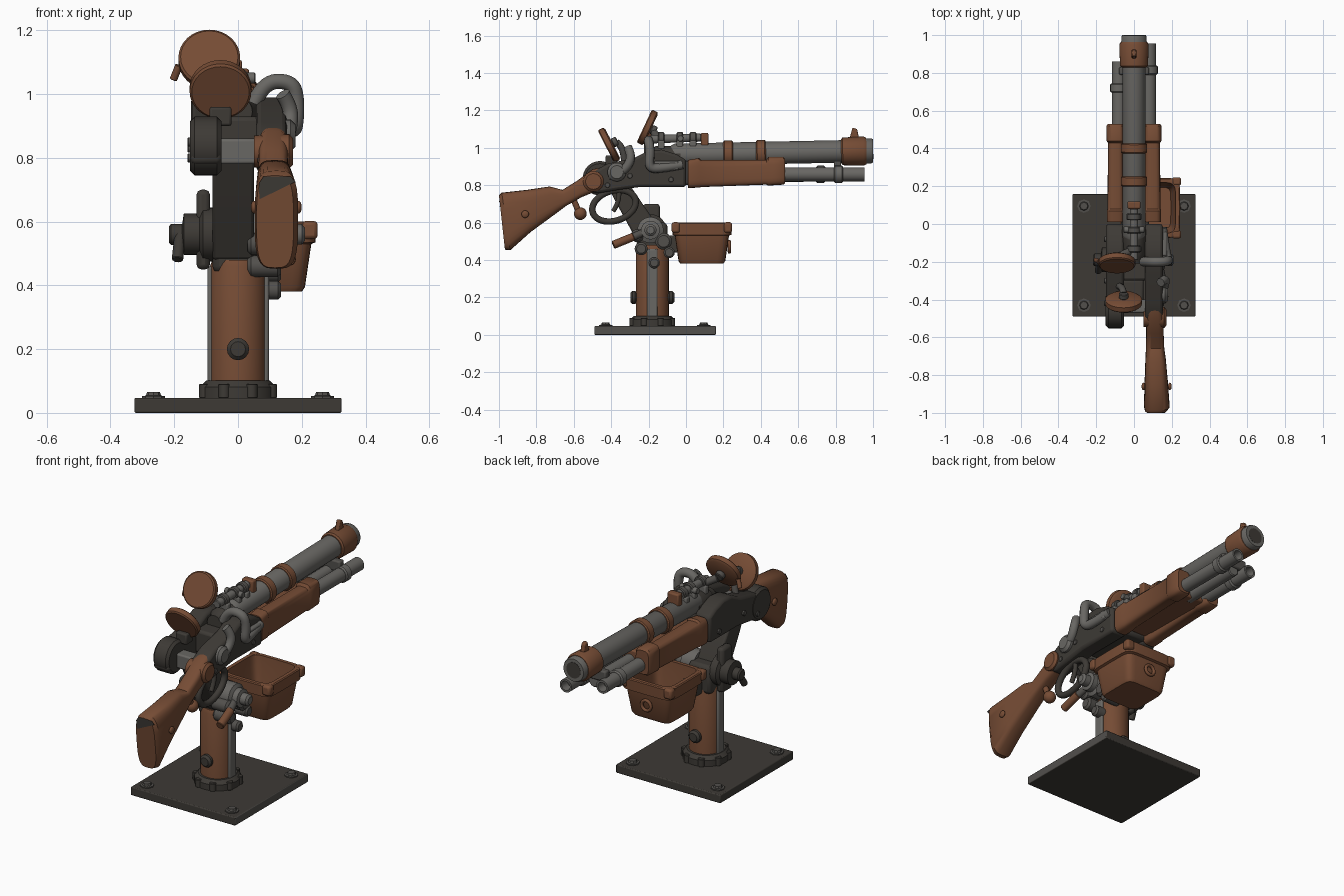
import bpy, bmesh, math
from mathutils import Vector

if "Cube" in bpy.data.objects:
    bpy.data.objects.remove(bpy.data.objects["Cube"])


def material(name, rgb):
    m = bpy.data.materials.new(name)
    m.use_nodes = True
    m.diffuse_color = (*rgb, 1)
    m.node_tree.nodes["Principled BSDF"].inputs["Base Color"].default_value = (*rgb, 1)
    return m


RUST = material("rust brown", (0.18, 0.072, 0.035))
STEEL = material("worn steel", (0.14, 0.135, 0.125))
DARK = material("dark iron", (0.047, 0.042, 0.036))
MID = material("scuffed iron", (0.085, 0.08, 0.073))


def finish(name, bm, mat, bevel=0):
    bmesh.ops.recalc_face_normals(bm, faces=bm.faces)
    me = bpy.data.meshes.new(name)
    bm.to_mesh(me)
    bm.free()
    me.materials.append(mat)
    ob = bpy.data.objects.new(name, me)
    bpy.context.collection.objects.link(ob)
    bpy.ops.object.select_all(action='DESELECT')
    ob.select_set(True)
    bpy.context.view_layer.objects.active = ob
    if bevel:
        mod = ob.modifiers.new("Bevel", 'BEVEL')
        mod.width, mod.segments = bevel, 2
    bpy.ops.object.shade_smooth_by_angle(angle=math.radians(40))
    return ob


def loft(name, mat, rings, closed=False):
    """Skin a list of equal point rings, capping the ends."""
    bm = bmesh.new()
    vs = [[bm.verts.new(p) for p in r] for r in rings]
    n = len(vs[0])
    pairs = list(zip(vs, vs[1:])) + ([(vs[-1], vs[0])] if closed else [])
    for a, b in pairs:
        for i in range(n):
            j = (i + 1) % n
            bm.faces.new((a[i], a[j], b[j], b[i]))
    if not closed:
        bm.faces.new(vs[0])
        bm.faces.new(vs[-1])
    return finish(name, bm, mat)


def lathe(name, mat, origin, axis, prof, seg=24):
    """Turn (distance, radius) pairs about an axis."""
    q = Vector(axis).to_track_quat('Z', 'Y')
    angs = [2 * math.pi * i / seg for i in range(seg)]
    return loft(name, mat, [[Vector(origin) + q @ Vector((r * math.cos(a), r * math.sin(a), t))
                             for a in angs] for t, r in prof])


def rod(name, mat, p, q, r, seg=20, soft=0.15):
    d = Vector(q) - Vector(p)
    L, e = d.length, min(r * soft, d.length * 0.3)
    return lathe(name, mat, p, d, [(0, r - e), (e, r), (L - e, r), (L, r - e)], seg)


def ball(name, mat, c, r, squash=1):
    bm = bmesh.new()
    bmesh.ops.create_uvsphere(bm, u_segments=18, v_segments=12, radius=r)
    for v in bm.verts:
        v.co = Vector((v.co.x * squash, v.co.y, v.co.z)) + Vector(c)
    return finish(name, bm, mat)


def box(name, mat, lo, hi, bevel=0.008):
    bm = bmesh.new()
    bmesh.ops.create_cube(bm, size=1)
    for v in bm.verts:
        v.co = [(lo[i] + hi[i]) / 2 + v.co[i] * (hi[i] - lo[i]) for i in range(3)]
    return finish(name, bm, mat, bevel)


def slab(name, mat, pts, x0, x1, bevel=0.01):
    """Extrude a side profile of (y, z) points across x."""
    bm = bmesh.new()
    f = bm.faces.new([bm.verts.new((x0, y, z)) for y, z in pts])
    g = bmesh.ops.extrude_face_region(bm, geom=[f])['geom']
    bmesh.ops.translate(bm, vec=(x1 - x0, 0, 0), verts=[v for v in g if isinstance(v, bmesh.types.BMVert)])
    return finish(name, bm, mat, bevel)


def tube(name, mat, pts, r, cyclic=False):
    cu = bpy.data.curves.new(name, 'CURVE')
    cu.dimensions, cu.bevel_depth, cu.bevel_resolution, cu.use_fill_caps = '3D', r, 3, True
    sp = cu.splines.new('NURBS')
    sp.points.add(len(pts) - 1)
    for p, c in zip(sp.points, pts):
        p.co = (*c, 1)
    sp.use_endpoint_u, sp.use_cyclic_u, sp.order_u, sp.resolution_u = not cyclic, cyclic, 3, 6
    cu.materials.append(mat)
    ob = bpy.data.objects.new(name, cu)
    bpy.context.collection.objects.link(ob)
    bpy.ops.object.select_all(action='DESELECT')
    ob.select_set(True)
    bpy.context.view_layer.objects.active = ob
    bpy.ops.object.convert(target='MESH')
    bpy.ops.object.shade_smooth_by_angle(angle=math.radians(50))


def squircle(a, b, p=4, n=28):
    f = lambda c: math.copysign(abs(c) ** (2 / p), c)
    return [(a * f(math.cos(t)), b * f(math.sin(t))) for t in (2 * math.pi * i / n for i in range(n))]


# Base plate with corner bolts and scuffed side
CY = -0.18
plate = box("base_plate", DARK, (-0.325, -0.49, 0), (0.325, 0.16, 0.047), 0.005)
plate.data.materials.append(MID)
for f in plate.data.polygons:
    f.material_index = int(f.normal.x > 0.5)
for x in (-0.265, 0.265):
    for y in (-0.43, 0.095):
        lathe("plate_bolt", MID, (x, y, 0.045), (0, 0, 1), [(0, 0.036), (0.008, 0.036), (0.009, 0.024), (0.02, 0.02)], 8)

# Column, collar and side knobs
lathe("column_shell", RUST, (0, CY, 0.05), (0, 0, 1), [(0, 0.088), (0.41, 0.088), (0.43, 0.08)], 32)
box("column_core", STEEL, (-0.096, CY - 0.028, 0.05), (0.098, CY + 0.028, 0.46))
lathe("collar", DARK, (0, CY, 0.046), (0, 0, 1), [(0, 0.12), (0.035, 0.12), (0.055, 0.1)], 32)
for i in range(8):
    a = math.pi * (i + 0.5) / 4
    c = Vector((0.113 * math.cos(a), CY + 0.113 * math.sin(a), 0.046))
    rod("collar_lug", DARK, c, c + Vector((0, 0, 0.045)), 0.018, 10)
for s in (-1, 1):
    rod("column_knob", DARK, (0, CY + s * 0.08, 0.2), (0, CY + s * 0.118, 0.2), 0.035, 16, 0.4)

# Pivot head, tilted arm and hubs
box("pivot_head", DARK, (-0.08, -0.25, 0.44), (0.06, -0.1, 0.6), 0.02)
slab("tilt_arm", DARK, [(-0.25, 0.48), (-0.14, 0.48), (-0.15, 0.58), (-0.3, 0.8), (-0.42, 0.8), (-0.37, 0.7)], -0.08, 0.05)
lathe("right_hub", STEEL, (0.04, -0.19, 0.56), (1, 0, 0),
      [(0, 0.07), (0.08, 0.07), (0.09, 0.05), (0.12, 0.05), (0.125, 0.032), (0.16, 0.032), (0.17, 0.02)])
lathe("left_hub", DARK, (-0.07, -0.19, 0.56), (-1, 0, 0),
      [(0, 0.085), (0.04, 0.085), (0.05, 0.065), (0.1, 0.065), (0.105, 0.033), (0.14, 0.033), (0.147, 0.025)])
box("left_clamp", DARK, (-0.13, -0.23, 0.45), (-0.088, -0.14, 0.7), 0.015)
rod("left_lever", DARK, (-0.18, -0.2, 0.57), (-0.19, -0.25, 0.48), 0.018)
for y, z, r in ((-0.26, 0.53, 0.035), (-0.24, 0.46, 0.035), (-0.12, 0.5, 0.045), (-0.17, 0.385, 0.03), (-0.09, 0.44, 0.03)):
    rod("clamp_bolt", MID, (0.03, y, z), (0.135, y, z), r, 14, 0.3)
rod("crank_handle", RUST, (0.16, -0.39, 0.48), (0.15, -0.28, 0.525), 0.022)
rod("crank_arm", MID, (0.15, -0.29, 0.52), (0.13, -0.2, 0.56), 0.02)

# Open ammunition bin
sizes = [(0.38, 0.115), (0.395, 0.125), (0.53, 0.145), (0.535, 0.158), (0.595, 0.16), (0.6, 0.155), (0.6, 0.135), (0.54, 0.13), (0.41, 0.11)]
BX, BY = 0.085, 0.085
loft("bin", RUST, [[(BX + u, BY + v, z) for u, v in squircle(s, s, 7)] for z, s in sizes])
for sx in (-1, 1):
    for sy in (-1, 1):
        box("bin_corner", RUST, (BX + sx * 0.14 - 0.025, BY + sy * 0.14 - 0.022, 0.545),
            (BX + sx * 0.14 + 0.025, BY + sy * 0.14 + 0.022, 0.602), 0.012)
box("bin_bracket", DARK, (-0.03, -0.13, 0.44), (0.05, -0.04, 0.53))
tube("bin_latch", RUST, [(BX + 0.03 * math.cos(a), BY + 0.147, 0.47 + 0.03 * math.sin(a)) for a in (i * math.pi / 4 for i in range(8))], 0.009, True)

# Twin receivers; the left one ends in a rounded cap
shape = [(0, 0.79), (0, 0.935), (-0.05, 0.965), (-0.13, 0.99), (-0.2, 0.985), (-0.28, 0.945), (-0.42, 0.915),
         (-0.52, 0.86), (-0.55, 0.79), (-0.48, 0.755), (-0.36, 0.775), (-0.25, 0.79)]
for x in (0.105, -0.1):
    slab("receiver", DARK, shape, x - 0.048, x + 0.048, 0.015)
rod("left_receiver_cap", DARK, (-0.15, -0.46, 0.837), (-0.052, -0.46, 0.837), 0.092, 32)
box("cross_bar", STEEL, (-0.06, -0.47, 0.78), (0.07, -0.4, 0.86))
box("bridge", DARK, (-0.07, -0.3, 0.8), (0.08, 0.02, 0.93), 0.015)
for y, z in ((-0.08, 0.83), (-0.3, 0.85), (-0.42, 0.8)):
    for s in (-1, 1):
        rod("receiver_screw", MID, (s * 0.14, y, z), (s * 0.158, y, z), 0.014, 12)

# Shoulder stock, lofted with slanted sections
stations = [(-0.43, 0.9, -0.44, 0.79, 0.04), (-0.5, 0.885, -0.5, 0.76, 0.046), (-0.58, 0.825, -0.56, 0.735, 0.046),
            (-0.66, 0.775, -0.64, 0.69, 0.048), (-0.73, 0.793, -0.7, 0.645, 0.054), (-0.85, 0.775, -0.83, 0.55, 0.062),
            (-0.985, 0.76, -0.94, 0.452, 0.068), (-1.0, 0.745, -0.968, 0.455, 0.058)]
rings = []
for yt, zt, yb, zb, hw in stations:
    xc = 0.09 + hw * 0.45
    rings.append([(xc + u, (yt + yb) / 2 + v * (yt - yb) / 2, (zt + zb) / 2 + v * (zt - zb) / 2) for u, v in squircle(hw, 1, 3.5)])
loft("stock", RUST, rings)
bm = bmesh.new()
bm.faces.new([bm.verts.new(p) for p in ((0.067, -0.994, 0.67), (0.18, -1.0, 0.725), (0.165, -1.0, 0.742), (0.08, -1.0, 0.742), (0.066, -0.999, 0.72))])
finish("butt_plate", bm, DARK)
lathe("wrist_boss", RUST, (0.05, -0.495, 0.82), (1, 0, 0), [(0, 0.05), (0.11, 0.055), (0.122, 0.042)])
ball("stock_knob", RUST, (0.11, -0.565, 0.648), 0.034)
rod("knob_stem", RUST, (0.11, -0.57, 0.65), (0.11, -0.6, 0.72), 0.016)
for x in (0.05, 0.19):
    ball("stock_pin", RUST, (x, -0.86, 0.645), 0.02, 0.5)

# Lever loop and trigger
tube("lever_loop", DARK, [(0.105, -0.385 + 0.12 * math.cos(a), 0.69 + 0.085 * math.sin(a) + 0.02 * math.cos(a))
                          for a in (i * math.pi / 6 for i in range(12))], 0.018, True)
tube("trigger", DARK, [(0.105, -0.36, 0.78), (0.105, -0.35, 0.72), (0.105, -0.39, 0.66)], 0.013)

# Side hammer and pipe
tube("hammer", STEEL, [(0.14, -0.41, 0.85), (0.15, -0.36, 0.86), (0.165, -0.31, 0.9), (0.165, -0.29, 0.96), (0.14, -0.31, 1.0)], 0.024)
lathe("hammer_boss", STEEL, (0.12, -0.37, 0.87), (1, 0, 0), [(0, 0.05), (0.045, 0.05), (0.06, 0.035)])
tube("side_pipe", STEEL, [(0.05, -0.2, 0.97), (0.08, -0.2, 1.04), (0.17, -0.2, 1.04), (0.185, -0.19, 0.98), (0.18, -0.2, 0.89), (0.165, -0.13, 0.89), (0.15, -0.02, 0.91)], 0.025)
box("pipe_flange", STEEL, (0.13, -0.17, 0.88), (0.175, -0.04, 0.93))

# Fore-ends with end bands, and tube magazines
for s, end in ((-1, 0.86), (1, 0.955)):
    prof = [(0.01, 0.785, 0.935, 0.046), (0.07, 0.787, 0.945, 0.046), (0.08, 0.79, 0.935, 0.042), (0.43, 0.803, 0.935, 0.04),
            (0.44, 0.798, 0.95, 0.047), (0.52, 0.803, 0.95, 0.047), (0.53, 0.81, 0.942, 0.04)]
    loft("fore_end", RUST, [[(s * 0.098 + u, y, (zb + zt) / 2 + v) for u, v in squircle(hw, (zt - zb) / 2, 4)] for y, zb, zt, hw in prof])
    lathe("magazine_tube", STEEL, (s * 0.08, 0.45, 0.858), (0, 1, 0),
          [(0, 0.037), (end - 0.45, 0.037), (end - 0.45, 0.026), (end - 0.5, 0.024)])
    rod("magazine_collar", STEEL, (s * 0.08, end - 0.165, 0.858), (s * 0.08, end - 0.115, 0.858), 0.046)
box("fore_end_web", RUST, (-0.07, 0.02, 0.82), (0.07, 0.5, 0.91))
rod("lower_tube", STEEL, (0, 0.45, 0.85), (0, 0.82, 0.855), 0.034)
box("tube_bracket", MID, (-0.08, 0.79, 0.87), (0.08, 0.83, 0.93))

# Barrel, muzzle with bore, rust sleeve and bands
B0, B1 = Vector((0, -0.08, 0.962)), Vector((0, 1, 0.984))
axis = (B1 - B0).normalized()
lathe("barrel", STEEL, B0, axis, [(0, 0.05), (0.02, 0.06), (0.9, 0.06), (0.985, 0.067), (1.07, 0.067), (1.08, 0.062), (1.08, 0.043)], 32)
lathe("bore", DARK, B0 + axis * 1.079, axis, [(0, 0.044), (0.002, 0.044)])
lathe("muzzle_sleeve", RUST, B0 + axis * 0.91, axis, [(0, 0.066), (0.008, 0.074), (0.12, 0.078), (0.135, 0.07)], 32)
for y in (0.28, 0.455):
    lathe("barrel_band", RUST, B0 + axis * y, axis, [(0, 0.064), (0.006, 0.07), (0.046, 0.07), (0.052, 0.064)], 32)
slab("front_sight", RUST, [(0.875, 1.05), (0.925, 1.05), (0.915, 1.1), (0.89, 1.108)], -0.012, 0.012, 0.005)
lathe("breech", DARK, (0, -0.03, 0.945), (0, -1, 0), [(0, 0.065), (0.13, 0.065), (0.15, 0.05), (0.18, 0.045)])

# Sighting tube and mounts
rod("sight_tube", STEEL, (0, -0.19, 1.045), (0, 0.08, 1.055), 0.022)
for y in (-0.15, -0.05, 0.02):
    rod("sight_ring", MID, (0, y, 1.05), (0, y + 0.035, 1.05), 0.034)
    box("sight_foot", STEEL, (-0.04, y, 0.98), (0.04, y + 0.035, 1.04))
box("sight_bracket", RUST, (-0.035, 0.08, 1.0), (0.035, 0.12, 1.08))
rod("sight_screw", STEEL, (-0.055, -0.03, 1.05), (0.055, -0.03, 1.05), 0.017)

# Two tilted round reflectors on stalks
for c, n in (((-0.09, -0.205, 1.108), (0, -0.9, 0.42)), ((-0.055, -0.41, 1.015), (0, -0.88, -0.45))):
    o = Vector(c) - Vector(n) * 0.02
    lathe("reflector", RUST, o, n, [(0, 0.085), (0.008, 0.097), (0.034, 0.097), (0.04, 0.09)], 32)
    rod("reflector_boss", MID, o - Vector(n) * 0.03, o, 0.025)
rod("reflector_tab", RUST, (-0.185, -0.2, 1.09), (-0.203, -0.19, 1.045), 0.012)
rod("upper_stalk", MID, (-0.08, -0.17, 1.08), (-0.01, -0.14, 1.04), 0.02)
tube("lower_stalk", MID, [(-0.055, -0.37, 1.03), (-0.06, -0.33, 1.0), (-0.08, -0.33, 0.92)], 0.018)
box("stalk_clip", DARK, (-0.09, -0.43, 0.9), (-0.02, -0.37, 0.96))
